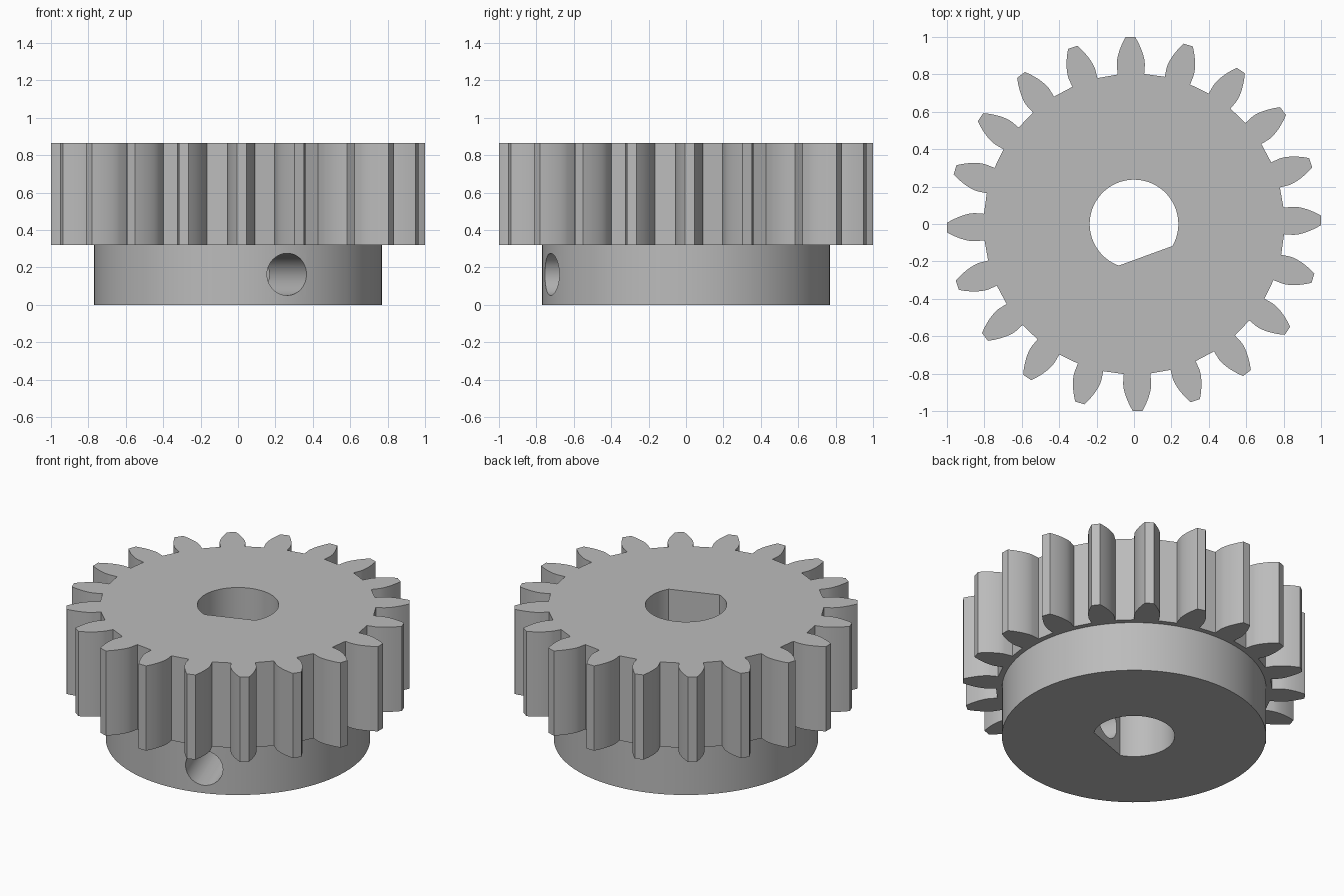
import bpy, bmesh
from math import sin, cos, tan, atan, sqrt, pi, radians
from mathutils import Matrix, Vector

cube = bpy.data.objects.get("Cube")
if cube:
    bpy.data.objects.remove(cube, do_unlink=True)

TEETH = 20
PHASE = radians(1.15)
TIP_R, BASE_R, ROOT_R = 1.0, 0.854, 0.804
HUB_R, HUB_TOP, GEAR_TOP = 0.77, 0.32, 0.865
BORE_R, FLAT_DIST = 0.237, 0.181
SCREW_DIR = radians(-70)
SCREW_R, SCREW_Z = 0.1125, 0.163

steel = bpy.data.materials.new("plain grey")
steel.use_nodes = True
grey = (0.5, 0.5, 0.5, 1)
steel.diffuse_color = grey
steel.node_tree.nodes["Principled BSDF"].inputs["Base Color"].default_value = grey


def polar(r, a):
    return (r * cos(a), r * sin(a))


def arc(r, start, end, steps):
    return [polar(r, start + (end - start) * i / steps) for i in range(steps + 1)]


def prism(name, outline, z0, z1):
    """Extrude a flat outline straight up."""
    bm = bmesh.new()
    face = bm.faces.new([bm.verts.new((x, y, z0)) for x, y in outline])
    top = bmesh.ops.extrude_face_region(bm, geom=[face])["geom"]
    bmesh.ops.translate(bm, vec=(0, 0, z1 - z0),
                        verts=[v for v in top if isinstance(v, bmesh.types.BMVert)])
    bmesh.ops.recalc_face_normals(bm, faces=bm.faces)
    mesh = bpy.data.meshes.new(name)
    bm.to_mesh(mesh)
    bm.free()
    mesh.materials.append(steel)
    obj = bpy.data.objects.new(name, mesh)
    bpy.context.collection.objects.link(obj)
    return obj


def half_tooth():
    """Radius and half angle up one flank: radial foot, then an involute."""
    foot = radians(5.05)
    flank = [(ROOT_R, foot)]
    for i in range(9):
        r = BASE_R + (TIP_R - BASE_R) * i / 8
        t = sqrt(max((r / BASE_R) ** 2 - 1, 0))
        flank.append((r, foot - (t - atan(t))))
    return flank


# Toothed wheel outline
flank = half_tooth()
outline = []
for k in range(TEETH):
    centre = PHASE + 2 * pi * k / TEETH
    outline += [polar(r, centre - a) for r, a in flank]
    outline += [polar(r, centre + a) for r, a in reversed(flank)]
gear = prism("gear_with_hub", outline, HUB_TOP, GEAR_TOP)

# Hub, overlapping into the wheel so the union is clean
hub = prism("hub", arc(HUB_R, 0, 2 * pi, 128)[:-1], 0, HUB_TOP + 0.1)

# D-shaped bore, its flat facing the set screw
half = math_half = atan(sqrt(BORE_R ** 2 - FLAT_DIST ** 2) / FLAT_DIST)
bore = prism("bore_cutter",
             arc(BORE_R, SCREW_DIR + half, SCREW_DIR + 2 * pi - half, 64), -0.2, 1.1)

# Radial set screw hole from the hub side into the bore
screw = prism("screw_hole_cutter", arc(SCREW_R, 0, 2 * pi, 48)[:-1], 0.05, 1.0)
screw.data.transform(Matrix.Translation((0, 0, SCREW_Z))
                     @ Vector((cos(SCREW_DIR), sin(SCREW_DIR), 0))
                     .to_track_quat('Z', 'Y').to_matrix().to_4x4())

for tool, operation in ((hub, 'UNION'), (bore, 'DIFFERENCE'), (screw, 'DIFFERENCE')):
    mod = gear.modifiers.new(tool.name, 'BOOLEAN')
    mod.object = tool
    mod.operation = operation
    mod.solver = 'EXACT'

# Bake the booleans and discard the tools
bpy.context.view_layer.update()
baked = bpy.data.meshes.new_from_object(
    gear.evaluated_get(bpy.context.evaluated_depsgraph_get()))
gear.modifiers.clear()
gear.data = baked
for tool in (hub, bore, screw):
    bpy.data.objects.remove(tool, do_unlink=True)

bpy.ops.object.select_all(action='DESELECT')
gear.select_set(True)
bpy.context.view_layer.objects.active = gear
bpy.ops.object.shade_smooth_by_angle(angle=radians(25))
